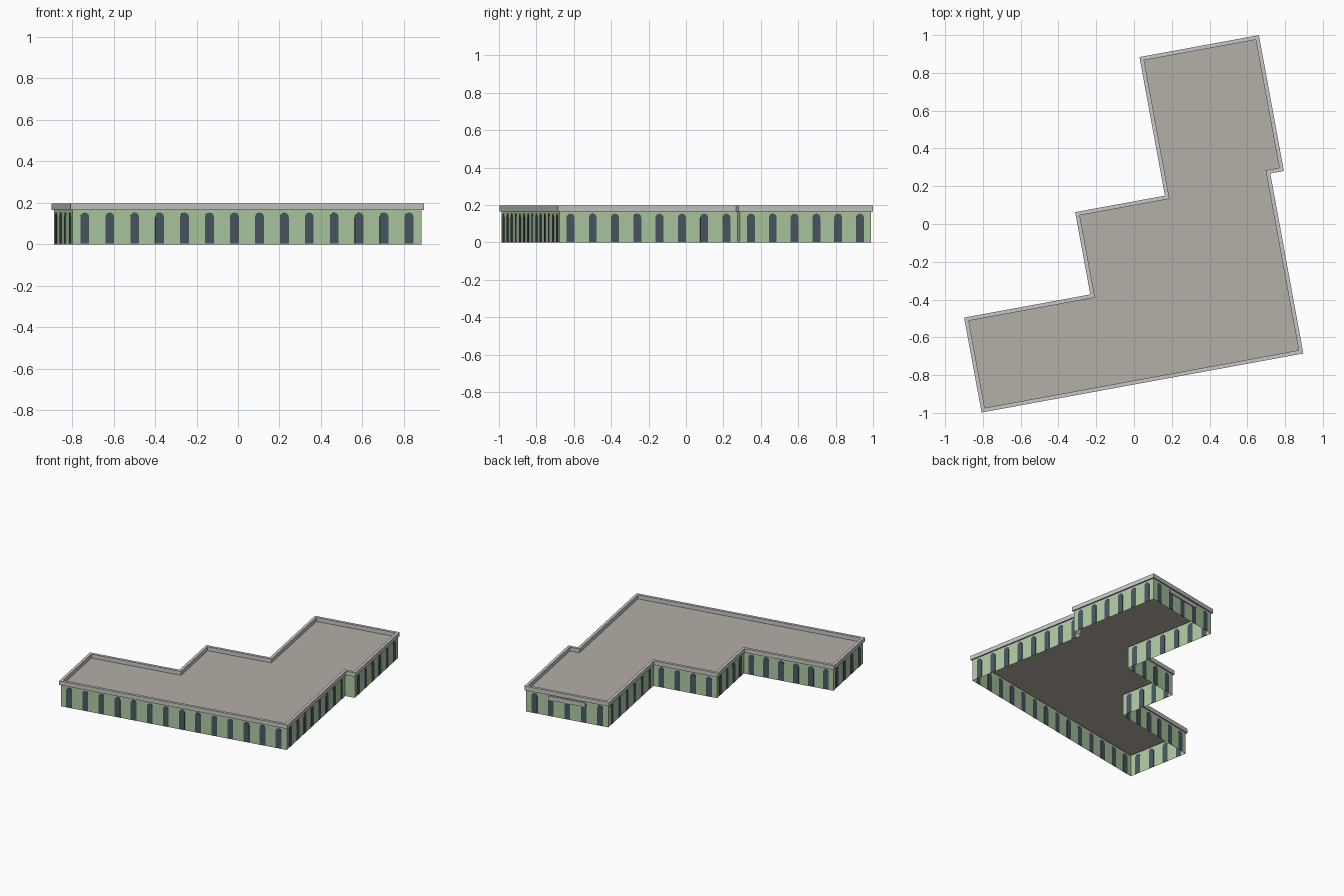
import bpy, bmesh, math
from mathutils import Vector, Matrix

if "Cube" in bpy.data.objects:
    bpy.data.objects.remove(bpy.data.objects["Cube"])

TURN = Matrix.Rotation(math.radians(10.4), 4, 'Z')
WALL_TOP, TOP = 0.165, 0.196

# cornice outline in the building's own axes, counter-clockwise
OUTLINE = [(-.974, -.836), (.758, -.836), (.758, .133), (.831, .133), (.831, .864),
           (.188, .864), (.188, .118), (-.295, .118), (-.295, -.325), (-.974, -.325)]


def srgb(r, g, b):
    return [(c / 255 / 12.92) if c < 11 else ((c / 255 + .055) / 1.055) ** 2.4 for c in (r, g, b)] + [1]


def material(name, rgb):
    m = bpy.data.materials.new(name)
    m.diffuse_color = srgb(*rgb)
    m.use_nodes = True
    m.node_tree.nodes["Principled BSDF"].inputs["Base Color"].default_value = m.diffuse_color
    return m


GREEN = material("pale_green", (174, 203, 162))
STONE = material("light_grey", (198, 198, 198))
ROOF = material("warm_grey", (181, 175, 166))
GLASS = material("dark_slate", (76, 87, 98))


def inset(pts, d):
    """Move every side of a closed counter-clockwise outline inwards by d."""
    out = []
    for i, p in enumerate(pts):
        p = Vector(p)
        a = (p - Vector(pts[i - 1])).normalized()
        b = (Vector(pts[(i + 1) % len(pts)]) - p).normalized()
        out.append(p + d * (Vector((-a.y, a.x)) + Vector((-b.y, b.x))))
    return out


def finish(bm, name, mat):
    bm.transform(TURN)
    mesh = bpy.data.meshes.new(name)
    bm.to_mesh(mesh)
    bm.free()
    mesh.materials.append(mat)
    ob = bpy.data.objects.new(name, mesh)
    bpy.context.collection.objects.link(ob)


def ring(bm, pts, z):
    return [bm.verts.new((p[0], p[1], z)) for p in pts]


def bridge(bm, r1, r2):
    n = len(r1)
    for i in range(n):
        j = (i + 1) % n
        bm.faces.new((r1[i], r1[j], r2[j], r2[i]))


def plate(bm, shape, origin, along, normal, depth0, depth1):
    """Extrude a flat wall shape (s along wall, z) between two depths."""
    loops = []
    for d in (depth0, depth1):
        pts = [origin + along * s + normal * d for s, z in shape]
        loops.append([bm.verts.new((p.x, p.y, z)) for p, (s, z) in zip(pts, shape)])
    bm.faces.new(loops[1])
    bm.faces.new(loops[0][::-1])
    bridge(bm, loops[0], loops[1])


wall_line = inset(OUTLINE, .010)
parapet_line = inset(OUTLINE, .021)

# walls: open shell without a floor
bm = bmesh.new()
bridge(bm, ring(bm, wall_line, 0), ring(bm, wall_line, WALL_TOP))
finish(bm, "walls", GREEN)

# flat roof
bm = bmesh.new()
bm.faces.new(ring(bm, wall_line, WALL_TOP + .001))
finish(bm, "roof", ROOF)

# cornice and parapet
bm = bmesh.new()
loops = [ring(bm, wall_line, WALL_TOP), ring(bm, OUTLINE, WALL_TOP), ring(bm, OUTLINE, TOP),
         ring(bm, parapet_line, TOP), ring(bm, parapet_line, WALL_TOP + .001)]
for lo, hi in zip(loops, loops[1:]):
    bridge(bm, lo, hi)
finish(bm, "parapet", STONE)

# arched windows, evenly spaced along each wall
R, SPRING = .0215, .132
arch = [(-R, .003), (R, .003)] + [(R * math.cos(math.pi * k / 6), SPRING + R * math.sin(math.pi * k / 6))
                                  for k in range(7)]
bm = bmesh.new()
for i, a in enumerate(wall_line):
    b = wall_line[(i + 1) % len(wall_line)]
    length = (b - a).length
    if length < .1:
        continue
    along = (b - a).normalized()
    normal = Vector((along.y, -along.x))
    count = round(length / .122)
    for k in range(count):
        plate(bm, arch, a + along * length * (k + .5) / count, along, normal, -.002, .002)
finish(bm, "windows", GLASS)

# plain panel over the entrance on the back wall
a, b = wall_line[4], wall_line[5]
along = (b - a).normalized()
bm = bmesh.new()
plate(bm, [(-.14, .125), (.14, .125), (.14, .155), (-.14, .155)], (a + b) / 2,
      along, Vector((along.y, -along.x)), .001, .009)
finish(bm, "entrance_panel", STONE)
